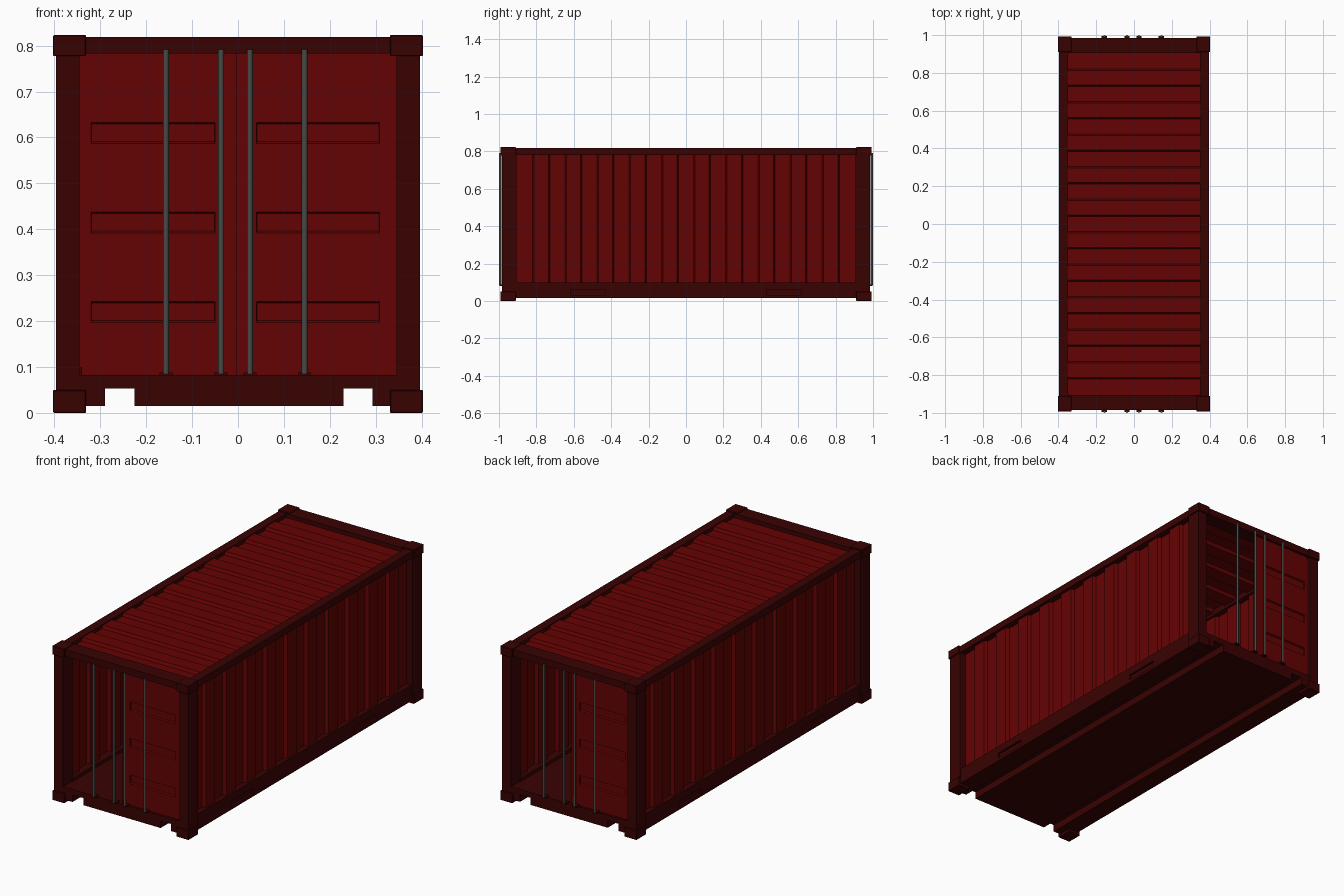
import bpy, bmesh, math

if "Cube" in bpy.data.objects:
    bpy.data.objects.remove(bpy.data.objects["Cube"])


def material(name, rgb):
    m = bpy.data.materials.new(name)
    m.diffuse_color = (*rgb, 1)
    m.use_nodes = True
    m.node_tree.nodes["Principled BSDF"].inputs["Base Color"].default_value = m.diffuse_color
    return m


RED = material("panel red", (0.127, 0.0006, 0.0006))
BROWN = material("frame dark red", (0.042, 0.0006, 0.0008))
GREY = material("rod grey", (0.066, 0.066, 0.063))


def make(name, verts, faces, *mats):
    me = bpy.data.meshes.new(name)
    me.from_pydata(verts, [], faces)
    bm = bmesh.new()
    bm.from_mesh(me)
    bmesh.ops.recalc_face_normals(bm, faces=bm.faces)
    bm.to_mesh(me)
    bm.free()
    for m in mats:
        me.materials.append(m)
    ob = bpy.data.objects.new(name, me)
    bpy.context.collection.objects.link(ob)
    return ob


def box(name, x, y, z, mat, bevel=0):
    v = [(a, b, c) for a in x for b in y for c in z]
    f = [(0, 1, 3, 2), (4, 6, 7, 5), (0, 4, 5, 1), (2, 3, 7, 6), (0, 2, 6, 4), (1, 5, 7, 3)]
    ob = make(name, v, f, mat)
    if bevel:
        mod = ob.modifiers.new("bevel", 'BEVEL')
        mod.width, mod.segments = bevel, 1
    return ob


def span(sign, a, b):
    return sorted((sign * a, sign * b))


# corrugation along y: high and low flats joined by short slopes
P = 0.172
wave = [(-0.905, 0)]
for k in range(-5, 5):
    c = (k + 0.5) * P
    wave += [(c - 0.046, 0), (c - 0.038, 1), (c + 0.038, 1), (c + 0.046, 0)]
wave.append((0.905, 0))


def sheet(name, place):
    v = [p for y, h in wave for p in place(y, h)]
    f = [(2 * i, 2 * i + 1, 2 * i + 3, 2 * i + 2) for i in range(len(wave) - 1)]
    return make(name, v, f, RED)


sheet("roof_panel", lambda y, h: [(-0.35, y, 0.797 + 0.016 * h), (0.35, y, 0.797 + 0.016 * h)])
for s, side in ((-1, "left"), (1, "right")):
    sheet(side + "_wall", lambda y, h: [(s * (0.362 + 0.018 * h), y, 0.08),
                                        (s * (0.362 + 0.018 * h), y, 0.795)])
    # long rails
    box(side + "_top_rail", span(s, 0.35, 0.396), (-0.91, 0.91), (0.78, 0.817), BROWN)
    rail = box(side + "_bottom_rail", span(s, 0.34, 0.390), (-0.91, 0.91), (0.015, 0.1), BROWN)
    # fork pockets cut into the bottom rail
    for e in (-1, 1):
        cut = box("pocket_cutter", span(s, 0.378, 0.42), span(e, 0.43, 0.615), (0.03, 0.06), BROWN)
        cut.hide_render = True
        cut.hide_viewport = True
        mod = rail.modifiers.new("pocket", 'BOOLEAN')
        mod.object, mod.operation, mod.solver = cut, 'DIFFERENCE', 'EXACT'
    # corner posts and castings
    for e, end in ((-1, "front"), (1, "back")):
        tag = end + "_" + side
        box(tag + "_post", span(s, 0.345, 0.397), span(e, 0.905, 0.985), (0.045, 0.785), BROWN)
        for pos, z in (("bottom", (0, 0.05)), ("top", (0.777, 0.823))):
            box(f"{tag}_{pos}_casting", span(s, 0.331, 0.403), span(e, 0.91, 0.993), z, BROWN, 0.002)

# floor and sills: notched section with fork channels running the full length
sec = [(-0.345, 0.082), (-0.345, 0.015), (-0.29, 0.015), (-0.29, 0.053), (-0.225, 0.053), (-0.225, 0.015),
       (0.23, 0.015), (0.23, 0.053), (0.293, 0.053), (0.293, 0.015), (0.345, 0.015), (0.345, 0.082)]
n = len(sec)
verts = [(x, y, z) for y in (-0.982, 0.982) for x, z in sec]
faces = [(i, (i + 1) % n, (i + 1) % n + n, i + n) for i in range(n)]
faces += [tuple(range(n)), tuple(range(n, 2 * n))]
make("floor_and_sills", verts, faces, BROWN)


# door: slab with three recessed bands on both faces
def door(name, x, y, band):
    zs = [0.082]
    for c in (0.22, 0.415, 0.61):
        zs += [c - 0.023, c - 0.019, c + 0.019, c + 0.023]
    zs.append(0.785)
    xs = [x[0], band[0], band[0] + 0.001, band[1] - 0.001, band[1], x[1]]
    nx, nz = len(xs), len(zs)
    v, f = [], []
    for d in (-1, 1):
        for j, z in enumerate(zs):
            for i, px in enumerate(xs):
                deep = i in (2, 3) and j % 4 in (2, 3)
                v.append((px, y + d * (0.005 if deep else 0.013), z))
    for d in range(2):
        for j in range(nz - 1):
            for i in range(nx - 1):
                a = d * nx * nz + j * nx + i
                f.append((a, a + 1, a + nx + 1, a + nx))
    # rim joining both faces
    ring = list(range(nx)) + [j * nx + nx - 1 for j in range(1, nz)]
    ring += [(nz - 1) * nx + i for i in range(nx - 2, -1, -1)] + [j * nx for j in range(nz - 2, 0, -1)]
    for a, b in zip(ring, ring[1:] + ring[:1]):
        f.append((a, b, b + nx * nz, a + nx * nz))
    return make(name, v, f, RED)


door("front_door", (-0.003, 0.348), -0.957, (0.04, 0.308))
door("back_door", (-0.348, -0.002), 0.957, (-0.32, -0.05))

for e, end in ((-1, "front"), (1, "back")):
    # header over the doors
    box(end + "_header", (-0.345, 0.345), span(e, 0.905, 0.984), (0.783, 0.819), BROWN)
    # locking rods with small feet
    for i, x in enumerate((-0.157, -0.037, 0.026, 0.145)):
        r = 0.0065
        verts = [(x + r * math.cos(a * math.pi / 4), e * 0.9935 + r * math.sin(a * math.pi / 4), z)
                 for z in (0.085, 0.792) for a in range(8)]
        faces = [(a, (a + 1) % 8, (a + 1) % 8 + 8, a + 8) for a in range(8)]
        rod = make(f"{end}_lock_rod_{i + 1}", verts, faces + [tuple(range(8)), tuple(range(8, 16))], GREY)
        rod.data.polygons.foreach_set("use_smooth", [True] * 8 + [False] * 2)
        box(f"{end}_rod_foot_{i + 1}", (x - 0.014, x + 0.014), span(e, 0.968, 0.996), (0.08, 0.088), BROWN)
